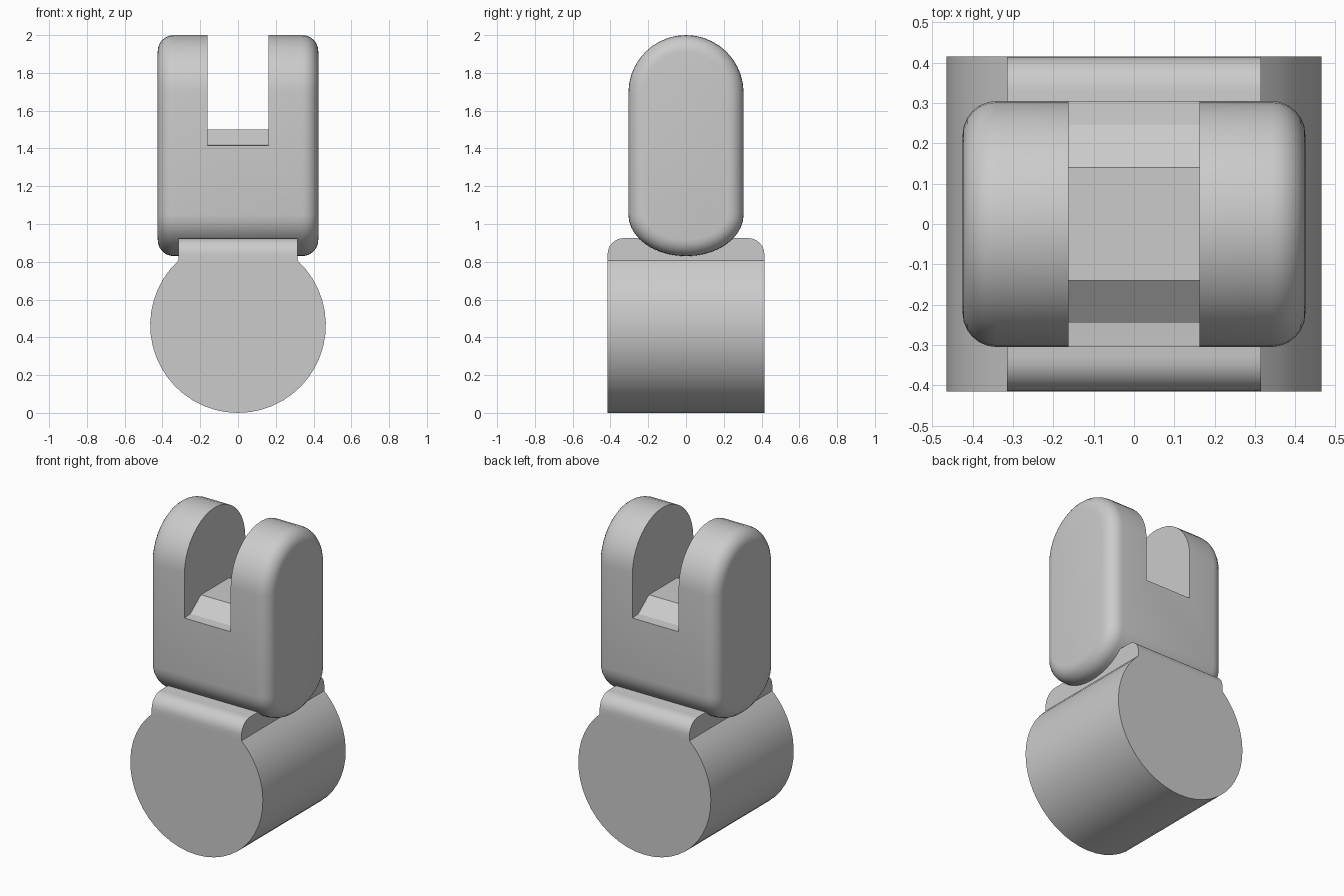
import bpy
import bmesh
from math import sin, cos, pi, asin
from mathutils import Vector

if "Cube" in bpy.data.objects:
    bpy.data.objects.remove(bpy.data.objects["Cube"], do_unlink=True)

grey = bpy.data.materials.new("plain grey")
grey.use_nodes = True
colour = (0.6, 0.6, 0.6, 1)
grey.diffuse_color = colour
grey.node_tree.nodes["Principled BSDF"].inputs["Base Color"].default_value = colour


def prism(name, profile, half, axis, pick_bevel=None, radius=0.085):
    """Extrude a (side, z) profile along x or y, rounding the chosen edges."""
    def place(s, z, depth):
        return Vector((depth, s, z)) if axis == "x" else Vector((s, depth, z))
    bm = bmesh.new()
    rings = [[bm.verts.new(place(s, z, d)) for s, z in profile] for d in (-half, half)]
    bm.faces.new(rings[0])
    bm.faces.new(rings[1])
    n = len(profile)
    for i in range(n):
        j = (i + 1) % n
        bm.faces.new((rings[0][i], rings[0][j], rings[1][j], rings[1][i]))
    bmesh.ops.recalc_face_normals(bm, faces=bm.faces)
    if pick_bevel:
        edges = [e for e in bm.edges if pick_bevel(e)]
        bmesh.ops.bevel(bm, geom=edges, offset=radius, segments=6, profile=0.5,
                        affect="EDGES", clamp_overlap=False)
    mesh = bpy.data.meshes.new(name)
    bm.to_mesh(mesh)
    bm.free()
    mesh.materials.append(grey)
    obj = bpy.data.objects.new(name, mesh)
    bpy.context.collection.objects.link(obj)
    return obj


def activate(obj):
    bpy.ops.object.select_all(action="DESELECT")
    obj.select_set(True)
    bpy.context.view_layer.objects.active = obj


# Lower barrel with its raised flat saddle, one outline along y
R, neck, saddle_top = 0.465, 0.315, 0.925
gap = asin(neck / R)
steps = 36
outline = []
for i in range(steps + 1):
    a = pi / 2 + gap + (2 * pi - 2 * gap) * i / steps
    outline.append((R * cos(a), R + R * sin(a)))
outline += [(neck, saddle_top), (-neck, saddle_top)]
barrel = prism("lower_barrel", outline, 0.415, "y",
               lambda e: all(v.co.z > 0.92 for v in e.verts)
               and abs(e.verts[0].co.y - e.verts[1].co.y) < 0.01)

# Upper fork: stadium outline with a flatter lower end and rounded sides
W, arc = 0.305, 20
outline = [(W * cos(pi * i / arc), 1.695 + W * sin(pi * i / arc)) for i in range(arc + 1)]
outline += [(-W * cos(pi * i / arc), 1.05 - 0.22 * sin(pi * i / arc)) for i in range(arc + 1)]
fork = prism("upper_fork", outline, 0.425, "x",
             lambda e: abs(e.verts[0].co.x - e.verts[1].co.x) < 0.01)

# Slot between the prongs, with a raised middle floor
half_floor = [(0.4, 1.415), (0.3, 1.415), (0.245, 1.42), (0.225, 1.435), (0.14, 1.5)]
slot_profile = half_floor + [(-y, z) for y, z in reversed(half_floor)]
slot_profile += [(-0.4, 2.2), (0.4, 2.2)]
cutter = prism("slot_cutter", slot_profile, 0.162, "x")
cutter.hide_render = True

cut = fork.modifiers.new("slot", "BOOLEAN")
cut.operation = "DIFFERENCE"
cut.solver = "EXACT"
cut.object = cutter
activate(fork)
bpy.ops.object.modifier_apply(modifier=cut.name)
bpy.data.objects.remove(cutter, do_unlink=True)

for part in (barrel, fork):
    activate(part)
    bpy.ops.object.shade_smooth_by_angle(angle=pi / 6)
